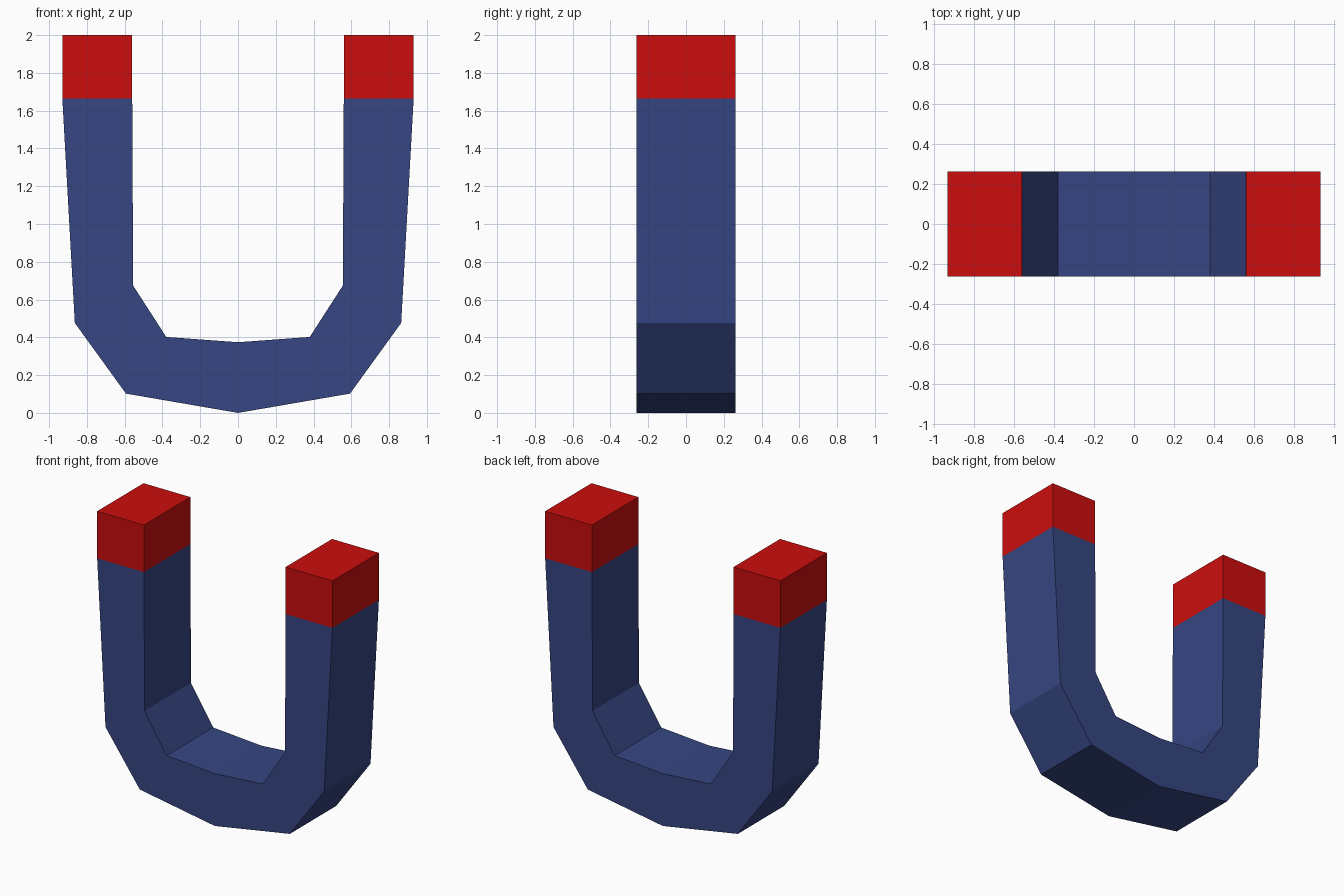
import bpy, bmesh

if "Cube" in bpy.data.objects:
    bpy.data.objects.remove(bpy.data.objects["Cube"])

DEPTH = 0.262      # half thickness in y
TIP_Z = 1.664      # where the red pole tips start

# Right half of the U: matching outer and inner points, bottom centre to tip
OUTER = [(0, 0), (0.593, 0.102), (0.864, 0.476), (0.93, TIP_Z), (0.93, 2.0)]
INNER = [(0, 0.374), (0.38, 0.402), (0.555, 0.674), (0.56, TIP_Z), (0.56, 2.0)]


def mirrored(points):
    """Whole U path from left tip to right tip."""
    return [(-x, z) for x, z in points[:0:-1]] + points


def material(name, color):
    mat = bpy.data.materials.new(name)
    mat.diffuse_color = (*color, 1)
    mat.use_nodes = True
    mat.node_tree.nodes["Principled BSDF"].inputs["Base Color"].default_value = mat.diffuse_color
    return mat


# Sweep a rectangular section along the U
bm = bmesh.new()
rings = []
for (ox, oz), (ix, iz) in zip(mirrored(OUTER), mirrored(INNER)):
    rings.append([bm.verts.new(p) for p in (
        (ox, -DEPTH, oz), (ix, -DEPTH, iz), (ix, DEPTH, iz), (ox, DEPTH, oz))])
for a, b in zip(rings, rings[1:]):
    for i in range(4):
        j = (i + 1) % 4
        bm.faces.new((a[i], a[j], b[j], b[i]))
bm.faces.new(rings[0])
bm.faces.new(rings[-1])
bmesh.ops.recalc_face_normals(bm, faces=bm.faces)

# Red pole tips by height, blue body below
for f in bm.faces:
    f.material_index = int(f.calc_center_median().z > TIP_Z)

mesh = bpy.data.meshes.new("horseshoe_magnet")
bm.to_mesh(mesh)
bm.free()
mesh.materials.append(material("blue body", (0.037, 0.061, 0.225)))
mesh.materials.append(material("red tips", (0.604, 0.004, 0.004)))
bpy.context.collection.objects.link(bpy.data.objects.new("horseshoe_magnet", mesh))
